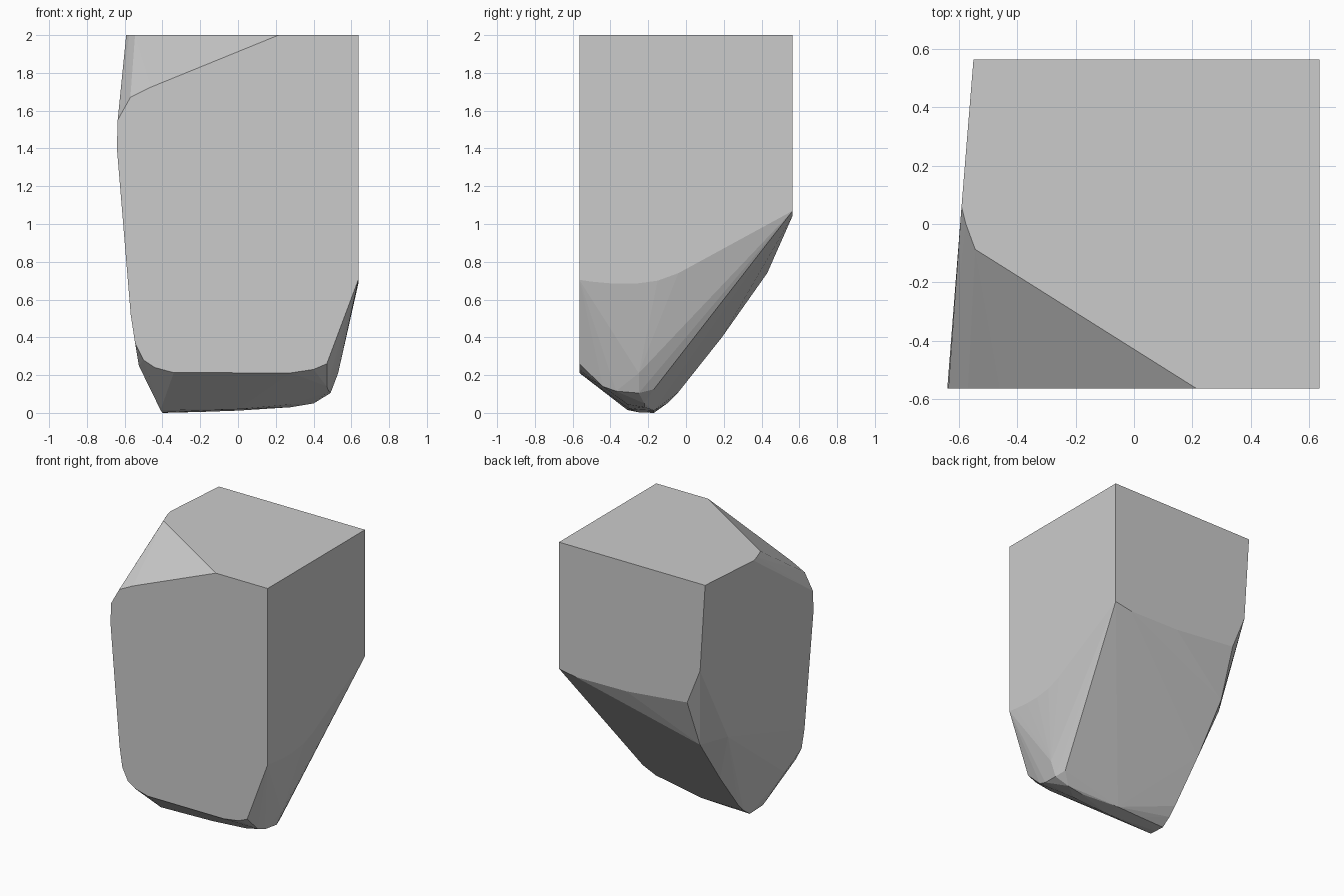
import bpy, bmesh, math

if "Cube" in bpy.data.objects:
    bpy.data.objects.remove(bpy.data.objects["Cube"])

X, Y, TOP = 0.637, 0.565, 2.0

# Front face outline (x, z)
front = [(X, TOP), (X, .705), (.47, .26), (.40, .23), (.28, .212), (-.34, .213),
         (-.44, .24), (-.50, .28), (-.545, .37), (-.568, .52), (-.585, .75),
         (-.605, 1.02), (-.641, 1.40), (-.637, 1.55), (-.57, 1.67),
         (-.46, 1.725), (.215, TOP)]
# Right face lower edge (y, z)
right = [(-.04, .74), (-.15, .70), (-.27, .684), (-.38, .684), (-.50, .695)]
# Back face outline (x, z)
back = [(X, TOP), (X, 1.07), (.50, 1.045), (.09, 1.05), (-.405, 1.10),
        (-.51, 1.36), (-.551, TOP)]
# Left edge of the top face (x, y)
top = [(-.592, .06), (-.577, .0), (-.545, -.087)]
# Rounded foot and the sloping rear corner (x, y, z)
foot = [(-.41, -.31, .015), (-.40, -.25, .003), (-.40, -.17, .0), (-.2, -.17, .005),
        (.0, -.17, .012), (.0, -.30, .02), (.28, -.22, .03), (.28, -.31, .045),
        (.40, -.22, .05), (.49, -.25, .105), (.47, -.17, .125), (.48, -.37, .115),
        (.47, -.44, .14), (.53, -.25, .21), (-.525, -.40, .25)]
rear = [(-.415, .43, .74), (-.53, .27, .77), (-.41, .19, .40), (-.40, -.04, .11),
        (-.40, -.10, .05)]

points = [(x, -Y, z) for x, z in front]
points += [(X, y, z) for y, z in right]
points += [(x, Y, z) for x, z in back]
points += [(x, y, TOP) for x, y in top] + foot + rear

# Faceted block: the convex skin around all the outlines
bm = bmesh.new()
for p in points:
    bm.verts.new(p)
hull = bmesh.ops.convex_hull(bm, input=bm.verts[:])
loose = [v for v in bm.verts if not v.link_faces]
bmesh.ops.delete(bm, geom=loose, context='VERTS')
bmesh.ops.dissolve_limit(bm, angle_limit=math.radians(0.5),
                         verts=bm.verts[:], edges=bm.edges[:])
bmesh.ops.recalc_face_normals(bm, faces=bm.faces[:])

mesh = bpy.data.meshes.new("faceted_block")
bm.to_mesh(mesh)
bm.free()
block = bpy.data.objects.new("faceted_block", mesh)
bpy.context.collection.objects.link(block)
